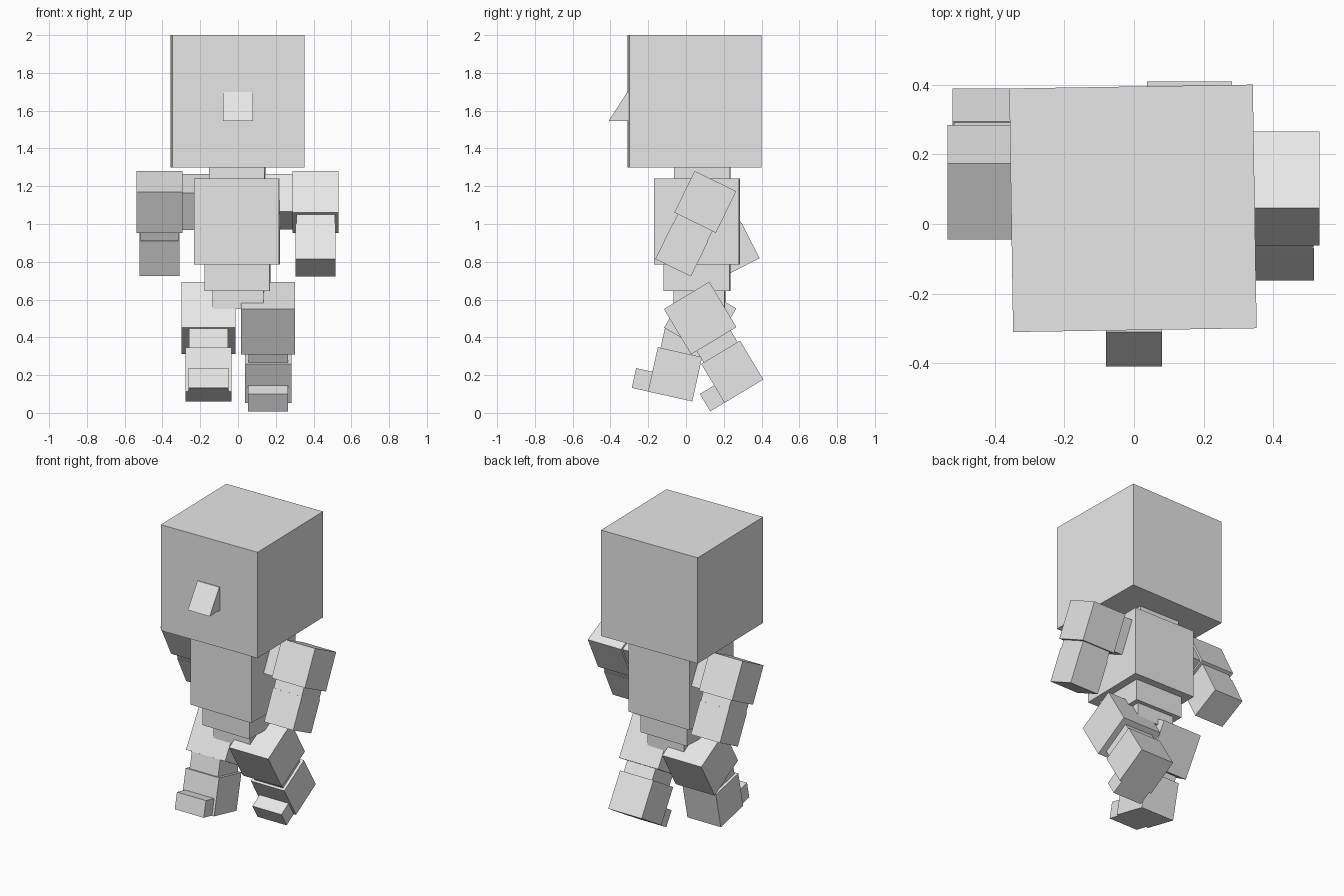
import bpy
import bmesh
import math
from mathutils import Matrix, Vector

cube = bpy.data.objects.get("Cube")
if cube:
    bpy.data.objects.remove(cube, do_unlink=True)

# Single plain material
grey = bpy.data.materials.new("light_grey")
grey.use_nodes = True
COLOUR = (0.8, 0.8, 0.8, 1.0)
grey.diffuse_color = COLOUR
grey.node_tree.nodes["Principled BSDF"].inputs["Base Color"].default_value = COLOUR


def add_object(name, bm):
    bmesh.ops.recalc_face_normals(bm, faces=bm.faces)
    mesh = bpy.data.meshes.new(name)
    bm.to_mesh(mesh)
    bm.free()
    mesh.materials.append(grey)
    obj = bpy.data.objects.new(name, mesh)
    bpy.context.collection.objects.link(obj)
    return obj


def box(name, centre, size, pitch=0.0, yaw=0.0):
    """Box with its own pitch (about x) and yaw (about z), in degrees."""
    bm = bmesh.new()
    bmesh.ops.create_cube(bm, size=1.0)
    bmesh.ops.scale(bm, vec=size, verts=bm.verts)
    obj = add_object(name, bm)
    obj.matrix_world = (Matrix.Translation(centre)
                        @ Matrix.Rotation(math.radians(yaw), 4, 'Z')
                        @ Matrix.Rotation(math.radians(pitch), 4, 'X'))
    return obj


def limb_box(name, joint, pitch, offset, size):
    """Box placed at an offset inside the tilted frame of a limb."""
    turn = Matrix.Rotation(math.radians(pitch), 3, 'X')
    return box(name, Vector(joint) + turn @ Vector(offset), size, pitch)


# Head and trunk
box("head", (-0.003, 0.045, 1.65), (0.70, 0.70, 0.70), yaw=0.9)
box("neck", (-0.005, 0.087, 1.27), (0.295, 0.295, 0.10), yaw=-0.9)
box("torso", (-0.005, 0.058, 1.0125), (0.45, 0.45, 0.455), yaw=-0.9)
box("waist", (-0.003, 0.058, 0.72), (0.345, 0.35, 0.15), yaw=-0.9)
box("pelvis", (0.002, 0.072, 0.61), (0.27, 0.27, 0.12), yaw=-0.9)

# Wedge nose
bm = bmesh.new()
profile = [(-0.30, 1.70), (-0.31, 1.70), (-0.41, 1.545), (-0.30, 1.545)]
face = bm.faces.new([bm.verts.new((-0.08, y, z)) for y, z in profile])
side = bmesh.ops.extrude_face_region(bm, geom=[face])
bmesh.ops.translate(bm, vec=(0.16, 0, 0),
                    verts=[v for v in side["geom"] if isinstance(v, bmesh.types.BMVert)])
add_object("nose", bm)

# Arms: shoulder block, upper arm, elbow, forearm
for label, sx, x, y, pitch in (("left", 1, 0.411, 0.102, -26), ("right", -1, -0.415, 0.12, 27)):
    joint = (x, y, 1.117)
    limb_box(label + "_shoulder", (sx * 0.225, y, 1.117), pitch, (0, 0, 0), (0.18, 0.22, 0.22))
    limb_box(label + "_upper_arm", joint, pitch, (0, 0, 0), (0.243, 0.245, 0.245))
    limb_box(label + "_elbow", joint, pitch, (0, 0, -0.15), (0.205, 0.204, 0.08))
    limb_box(label + "_forearm", joint, pitch, (0, 0, -0.283), (0.212, 0.21, 0.21))

# Legs: thigh, then knee, shin and toe in the tilted frame of the shin
legs = (("left", 0.160, 31, (0.245, 0.218), 31, 0.09),
        ("right", -0.156, -30, (-0.058, 0.204), -12.5, 0.108))
for label, x, thigh_pitch, (y, z), pitch, knee in legs:
    shin = (x, y, z)
    box(label + "_thigh", (x, 0.075, 0.502), (0.286, 0.28, 0.28), thigh_pitch)
    limb_box(label + "_knee", shin, pitch, (0, 0, 0.11 + knee / 2), (0.208, 0.21, knee + 0.02))
    limb_box(label + "_shin", shin, pitch, (0, 0, 0), (0.244, 0.24, 0.24))
    limb_box(label + "_toe", shin, pitch, (0, -0.159, -0.066), (0.212, 0.098, 0.107))
